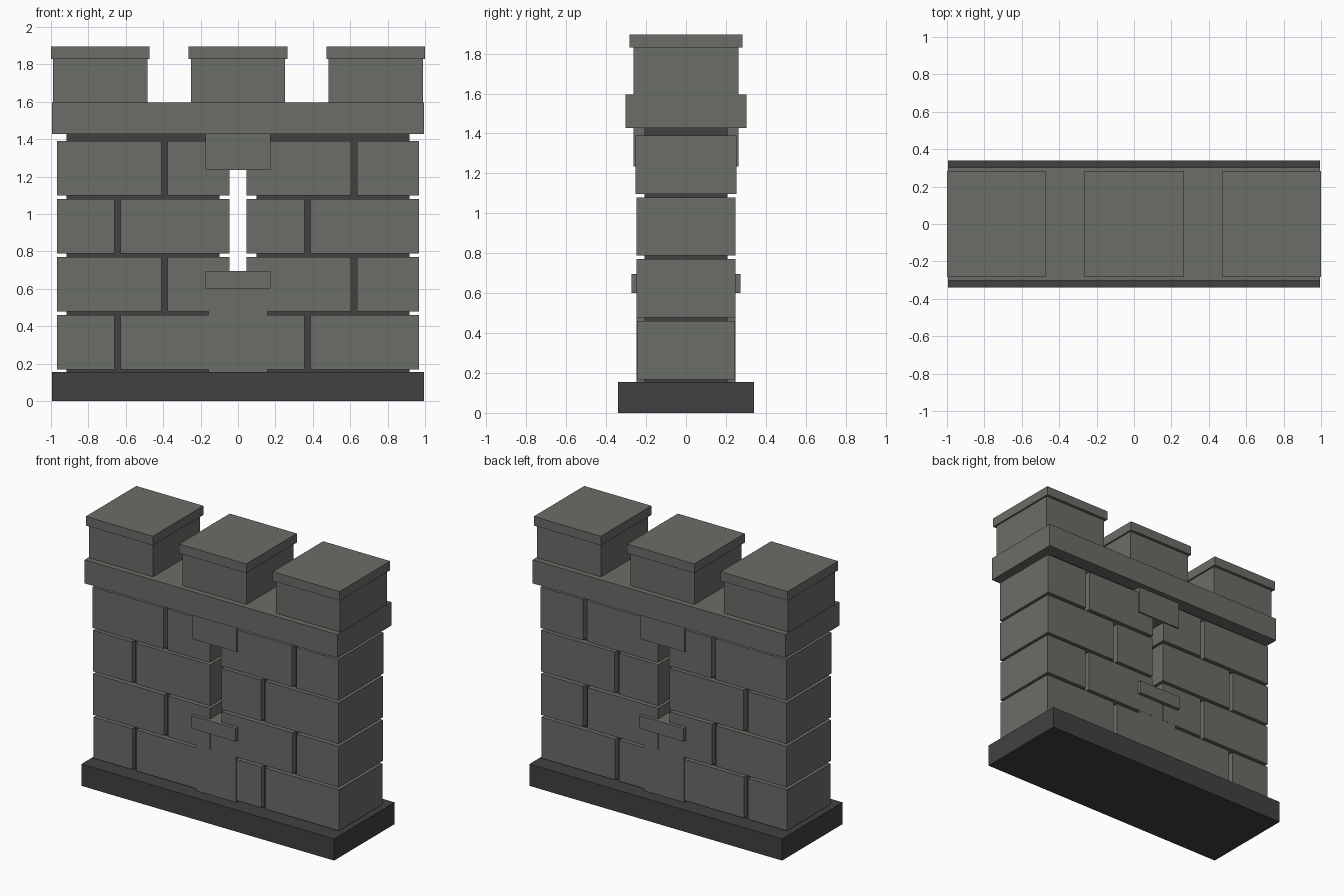
import bpy, bmesh

if "Cube" in bpy.data.objects:
    bpy.data.objects.remove(bpy.data.objects["Cube"])


def material(name, rgb):
    m = bpy.data.materials.new(name)
    m.diffuse_color = (*rgb, 1.0)
    m.use_nodes = True
    m.node_tree.nodes["Principled BSDF"].inputs["Base Color"].default_value = m.diffuse_color
    return m


STONE = material("grey_stone", (0.148, 0.153, 0.136))
DARK = material("dark_stone", (0.053, 0.053, 0.053))


def boxes(name, mat, spans):
    """One object made of boxes given as (x0, x1, half_depth, z0, z1)."""
    bm = bmesh.new()
    for x0, x1, d, z0, z1 in spans:
        verts = bmesh.ops.create_cube(bm, size=1)["verts"]
        for v in verts:
            v.co = (x1 if v.co.x > 0 else x0, d if v.co.y > 0 else -d,
                    z1 if v.co.z > 0 else z0)
    mesh = bpy.data.meshes.new(name)
    bm.to_mesh(mesh)
    bm.free()
    mesh.materials.append(mat)
    ob = bpy.data.objects.new(name, mesh)
    bpy.context.collection.objects.link(ob)
    return ob


# Plinth and recessed mortar core, left open around the arrow slit
boxes("plinth", DARK, [(-0.995, 0.995, 0.34, 0, 0.155)])
boxes("mortar_core", DARK, [
    (-0.917, -0.1, 0.208, 0.155, 1.43),
    (0.1, 0.917, 0.208, 0.155, 1.43),
    (-0.1, 0.1, 0.208, 0.155, 0.61),
    (-0.1, 0.1, 0.208, 1.24, 1.43)])

# Four staggered stone courses, split by the slit where it passes through
END, SLIT, GAP = 0.967, 0.045, 0.016
depths = (0.245, 0.248, 0.249, 0.253)
for row, depth in enumerate(depths):
    z0 = 0.168 + 0.31 * row
    z1 = z0 + 0.292
    j0, j1 = (-0.645, 0.371) if row % 2 == 0 else (-0.393, 0.62)
    spans = [(-END, j0 - GAP), (j1 + GAP, END)]
    if row == 0:
        spans.append((j0 + GAP, j1 - GAP))
    else:
        spans += [(j0 + GAP, -SLIT), (SLIT, j1 - GAP)]
    boxes(f"stone_course_{row + 1}", STONE, [(a, b, depth, z0, z1) for a, b in spans])

# Infill below the slit, with its sill and lintel
boxes("slit_infill", STONE, [(-0.158, 0.158, 0.247, 0.155, 0.61)])
boxes("slit_sill", STONE, [(-0.174, 0.174, 0.274, 0.602, 0.695)])
boxes("slit_lintel", STONE, [(-0.174, 0.174, 0.263, 1.235, 1.43)])

# Parapet band and three capped merlons
boxes("parapet_band", STONE, [(-0.995, 0.995, 0.303, 1.427, 1.595)])
for side, x in (("left", -0.736), ("middle", 0), ("right", 0.736)):
    boxes(f"merlon_{side}", STONE, [(x - 0.252, x + 0.252, 0.263, 1.59, 1.832)])
    boxes(f"merlon_cap_{side}", STONE, [(x - 0.264, x + 0.264, 0.284, 1.83, 1.895)])
